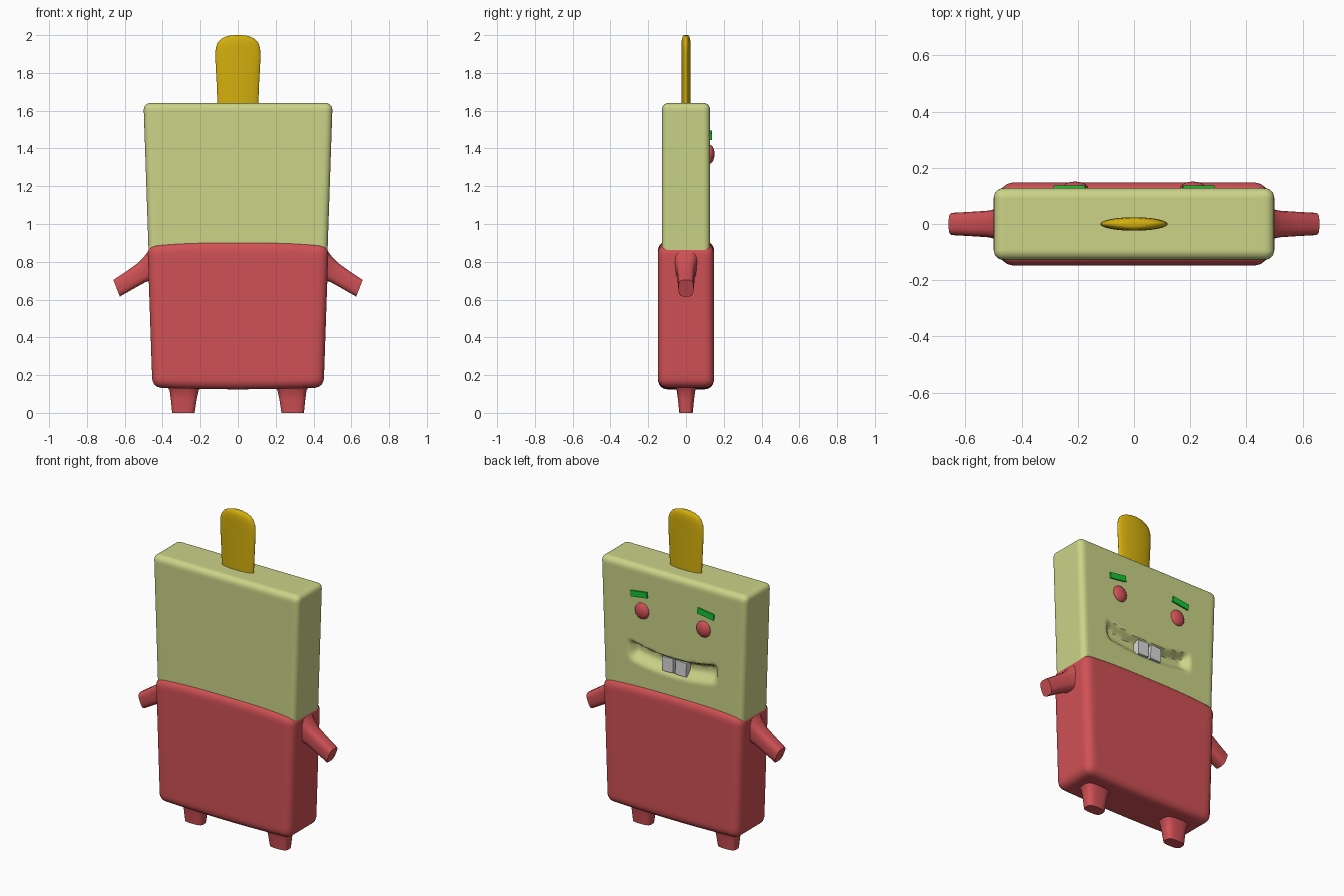
import bpy, bmesh, math
from mathutils import Vector

if "Cube" in bpy.data.objects:
    bpy.data.objects.remove(bpy.data.objects["Cube"])


def material(name, rgb):
    m = bpy.data.materials.new(name)
    m.diffuse_color = (*rgb, 1)
    m.use_nodes = True
    m.node_tree.nodes["Principled BSDF"].inputs["Base Color"].default_value = m.diffuse_color
    return m


CREAM = material("pale green", (0.60, 0.655, 0.245))
RED = material("soft red", (0.63, 0.082, 0.092))
GOLD = material("mustard yellow", (0.66, 0.43, 0.004))
GREEN = material("bright green", (0.008, 0.56, 0.035))
WHITE = material("tooth white", (0.70, 0.70, 0.70))


def finish(name, bm, mat, angle=40):
    bmesh.ops.recalc_face_normals(bm, faces=bm.faces)
    me = bpy.data.meshes.new(name)
    bm.to_mesh(me)
    bm.free()
    ob = bpy.data.objects.new(name, me)
    bpy.context.collection.objects.link(ob)
    me.materials.append(mat)
    bpy.ops.object.select_all(action='DESELECT')
    ob.select_set(True)
    bpy.context.view_layer.objects.active = ob
    bpy.ops.object.shade_smooth_by_angle(angle=math.radians(angle))
    return ob


def half_width(z):
    return 0.445 + 0.034 * z


def rounded_block(name, z0, z1, grow, depth, r, cuts, mat, deform):
    """Dense rounded box, tapered in x, then reshaped by deform(co)."""
    bm = bmesh.new()
    bmesh.ops.create_cube(bm, size=2)
    bmesh.ops.subdivide_edges(bm, edges=bm.edges[:], cuts=cuts, use_grid_fill=True)
    half = Vector((0.5, depth, (z1 - z0) / 2))
    for v in bm.verts:
        p = Vector([a * b for a, b in zip(v.co, half)])
        core = Vector([max(-(h - r), min(h - r, c)) for c, h in zip(p, half)])
        p = core + (p - core).normalized() * r
        p.z += (z0 + z1) / 2
        p.x *= (half_width(p.z) + grow) / 0.5
        deform(p)
        v.co = p
    return finish(name, bm, mat)


def smooth(t):
    t = max(0.0, min(1.0, t))
    return t * t * (3 - 2 * t)


def press_mouth(p):
    # wide smile pressed into the face side
    if p.y < 0.12 or abs(p.x) > 0.31:
        return
    u = p.x / 0.29
    top, bottom = 1.125 + 0.04 * u * u, 1.01 + 0.03 * u * u
    p.y -= (0.045 * smooth((top + 0.012 - p.z) / 0.035)
            * smooth((p.z - bottom) / 0.07) * smooth((0.31 - abs(p.x)) / 0.05))


def curve_waist(p):
    # waistline dips to the sides, bottom is slightly domed
    k = min(1, abs(p.x) / 0.47)
    if p.z > 0.6:
        p.z -= 0.02 * k ** 3 * (p.z - 0.6) / 0.31
    elif p.z < 0.3:
        p.z += 0.01 * k ** 2 * (0.3 - p.z) / 0.175


rounded_block("body", 0.75, 1.64, 0, 0.128, 0.035, 70, CREAM, press_mouth)
rounded_block("trousers", 0.125, 0.91, 0.004, 0.148, 0.05, 39, RED, curve_waist)


def loft(name, rings, mat, power=1.0, sides=16, angle=40):
    """rings: (centre, half vector a, half vector b), joined and capped."""
    bm = bmesh.new()
    loops = []
    for c, a, b in rings:
        loop = []
        for i in range(sides):
            t = 2 * math.pi * (i + 0.5) / sides
            ca, sb = math.cos(t), math.sin(t)
            ca = math.copysign(abs(ca) ** power, ca)
            sb = math.copysign(abs(sb) ** power, sb)
            loop.append(bm.verts.new(Vector(c) + ca * Vector(a) + sb * Vector(b)))
        loops.append(loop)
    for lo, hi in zip(loops, loops[1:]):
        for i in range(sides):
            j = (i + 1) % sides
            bm.faces.new((lo[i], lo[j], hi[j], hi[i]))
    bm.faces.new(loops[0])
    bm.faces.new(loops[-1])
    return finish(name, bm, mat, angle)


# wooden stick
profile = [(1.58, 0.106), (1.75, 0.113), (1.88, 0.12), (1.93, 0.118), (1.96, 0.108),
           (1.98, 0.09), (1.992, 0.066), (1.998, 0.042), (2.0, 0.015)]
loft("stick", [((0, 0, z), (w, 0, 0), (0, 0.024 * min(1, (w / 0.106) ** 0.6), 0))
               for z, w in profile], GOLD, sides=32, angle=60)


def block(name, loc, size, tilt, mat):
    bm = bmesh.new()
    bmesh.ops.create_cube(bm, size=1)
    for v in bm.verts:
        v.co = Vector([a * b for a, b in zip(v.co, size)])
    ob = finish(name, bm, mat, 20)
    ob.location = loc
    ob.rotation_euler.y = tilt
    return ob


for side, s in (("left", -1), ("right", 1)):
    # arm: (x, z, half height, half thickness), flared at the shoulder
    arm = [(0.44, 0.785, 0.085, 0.07), (0.475, 0.765, 0.066, 0.056),
           (0.51, 0.743, 0.055, 0.048), (0.57, 0.705, 0.051, 0.044),
           (0.643, 0.66, 0.048, 0.040)]
    loft(side + "_arm", [((s * x, 0, z), (s * 0.36 * h, 0, 0.93 * h), (0, d, 0))
                         for x, z, h, d in arm], RED, power=0.6)
    # leg: (x, z, half width, half depth), flared at the hip
    leg = [(0.285, 0.15, 0.10, 0.07), (0.286, 0.12, 0.078, 0.05),
           (0.288, 0.07, 0.069, 0.043), (0.29, 0.0, 0.060, 0.036)]
    loft(side + "_leg", [((s * x, 0, z), (w, 0, 0), (0, d, 0))
                         for x, z, w, d in leg], RED, power=0.6)
    # eye
    bm = bmesh.new()
    bmesh.ops.create_uvsphere(bm, u_segments=24, v_segments=14, radius=1)
    for v in bm.verts:
        v.co = Vector((s * 0.21 + v.co.x * 0.048, 0.125 + v.co.y * 0.026,
                       1.37 + v.co.z * 0.05))
    finish(side + "_eye", bm, RED)
    # eyebrow, inner end raised
    block(side + "_eyebrow", (s * 0.228, 0.125, 1.47), (0.112, 0.024, 0.036),
          s * 0.14, GREEN)
    # front tooth
    block(side + "_tooth", (s * 0.045 - 0.008, 0.101, 1.083), (0.074, 0.052, 0.088),
          s * 0.04, WHITE)
